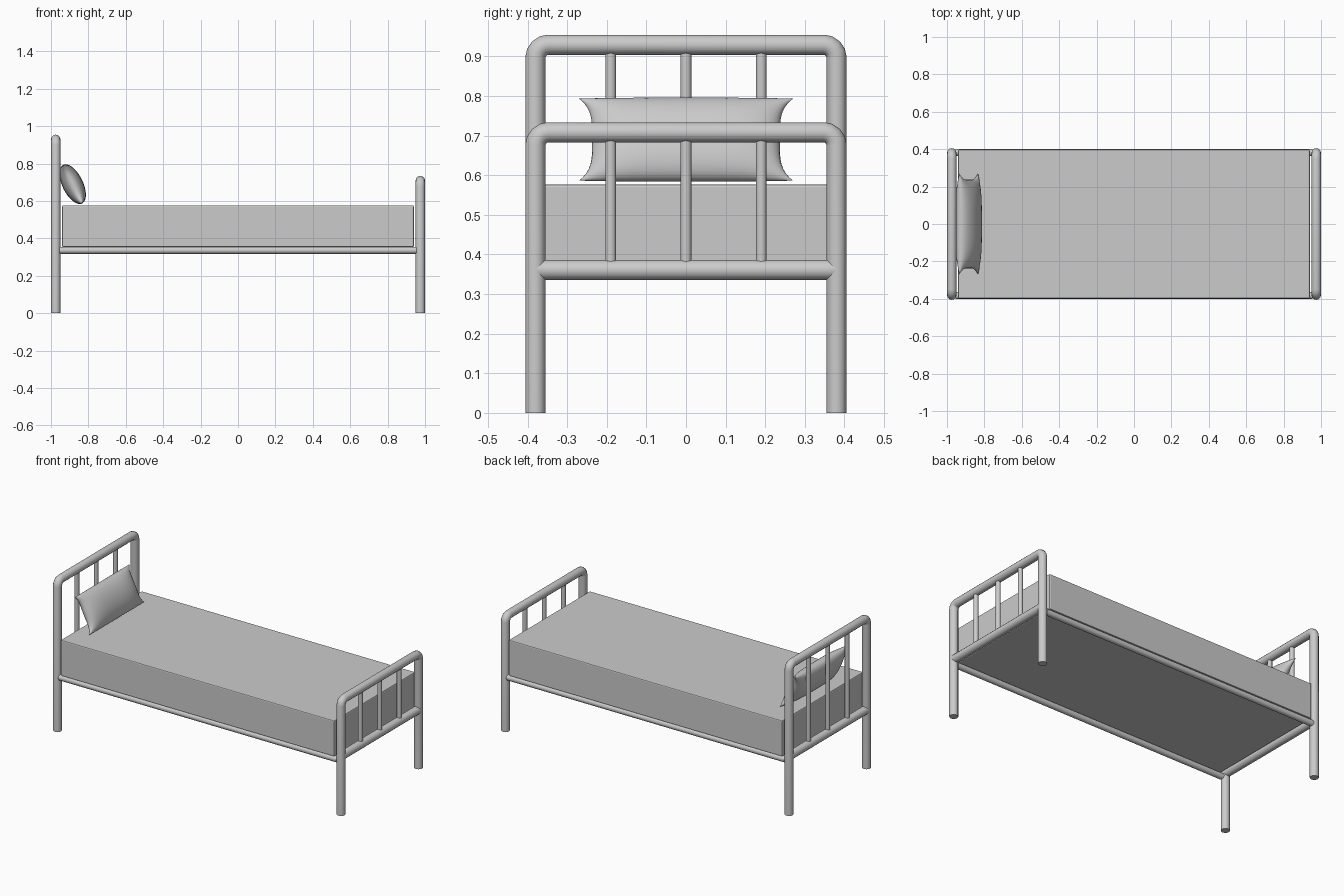
import bpy, bmesh, math
from mathutils import Matrix, Vector

if "Cube" in bpy.data.objects:
    bpy.data.objects.remove(bpy.data.objects["Cube"])

R = 0.0255       # main tube radius
POST_Y = 0.38    # post centre line
END_X = 0.9745   # headboard / footboard plane


def smooth(ob, angle=40):
    bpy.ops.object.select_all(action='DESELECT')
    ob.select_set(True)
    bpy.context.view_layer.objects.active = ob
    bpy.ops.object.shade_smooth_by_angle(angle=math.radians(angle))


def tube(name, points, radius):
    cu = bpy.data.curves.new(name, 'CURVE')
    cu.dimensions = '3D'
    cu.bevel_depth = radius
    cu.bevel_resolution = 4
    cu.use_fill_caps = True
    sp = cu.splines.new('POLY')
    sp.points.add(len(points) - 1)
    for p, co in zip(sp.points, points):
        p.co = (*co, 1)
    ob = bpy.data.objects.new(name, cu)
    bpy.context.collection.objects.link(ob)
    bpy.ops.object.select_all(action='DESELECT')
    ob.select_set(True)
    bpy.context.view_layer.objects.active = ob
    bpy.ops.object.convert(target='MESH')
    ob = bpy.context.object
    smooth(ob)
    return ob


# Bent end frames with cross rail and spindles
def end_frame(name, x, top):
    bend, zc = 0.032, top - R
    arc = []
    for i in range(5):
        a = math.radians(22.5 * i)
        arc.append((POST_Y - bend + bend * math.cos(a),
                    zc - bend + bend * math.sin(a)))
    half = [(POST_Y, 0)] + arc
    path = [(x, y, z) for y, z in half] + [(x, -y, z) for y, z in reversed(half)]
    tube(name + "_frame", path, R)
    tube(name + "_cross_rail", [(x, -POST_Y, 0.361), (x, POST_Y, 0.361)], R)
    for i, y in enumerate((-0.19, 0, 0.19)):
        tube(f"{name}_spindle_{i + 1}", [(x, y, 0.37), (x, y, zc - 0.01)], 0.0138)


end_frame("headboard", -END_X, 0.955)
end_frame("footboard", END_X, 0.734)

# Side rails
for side, s in (("front", -1), ("back", 1)):
    tube(side + "_side_rail", [(-0.955, s * 0.383, 0.336), (0.955, s * 0.383, 0.336)], 0.0185)

# Mattress
bm = bmesh.new()
bmesh.ops.create_cube(bm, size=1)
bmesh.ops.scale(bm, vec=(1.88, 0.796, 0.223), verts=bm.verts)
bmesh.ops.bevel(bm, geom=bm.edges[:], offset=0.006, segments=2, profile=0.5, affect='EDGES')
me = bpy.data.meshes.new("mattress")
bm.to_mesh(me)
bm.free()
mattress = bpy.data.objects.new("mattress", me)
mattress.location = (0, 0, 0.4655)
bpy.context.collection.objects.link(mattress)

# Pillow: two puffed sheets welded at the seam, corners drawn outwards
N = 24
bm = bmesh.new()
for side in (1, -1):
    rows = []
    for i in range(N + 1):
        row = []
        for j in range(N + 1):
            u = math.sin(math.pi / 2 * (2 * i / N - 1))
            v = math.sin(math.pi / 2 * (2 * j / N - 1))
            y = u * (0.237 + 0.033 * abs(u) * abs(v) ** 4)
            t = 0.055 * math.sqrt(max(0, (1 - u ** 4) * (1 - v * v)))
            row.append(bm.verts.new((side * t, y, 0.115 * v)))
        rows.append(row)
    for i in range(N):
        for j in range(N):
            bm.faces.new((rows[i][j], rows[i + 1][j], rows[i + 1][j + 1], rows[i][j + 1]))
bmesh.ops.remove_doubles(bm, verts=bm.verts, dist=1e-5)
bmesh.ops.recalc_face_normals(bm, faces=bm.faces)
me = bpy.data.meshes.new("pillow")
bm.to_mesh(me)
bm.free()
pillow = bpy.data.objects.new("pillow", me)
pillow.rotation_euler = (0, math.radians(-26), 0)
pillow.location = (-0.884, 0, 0.69)
bpy.context.collection.objects.link(pillow)
smooth(pillow, 60)
